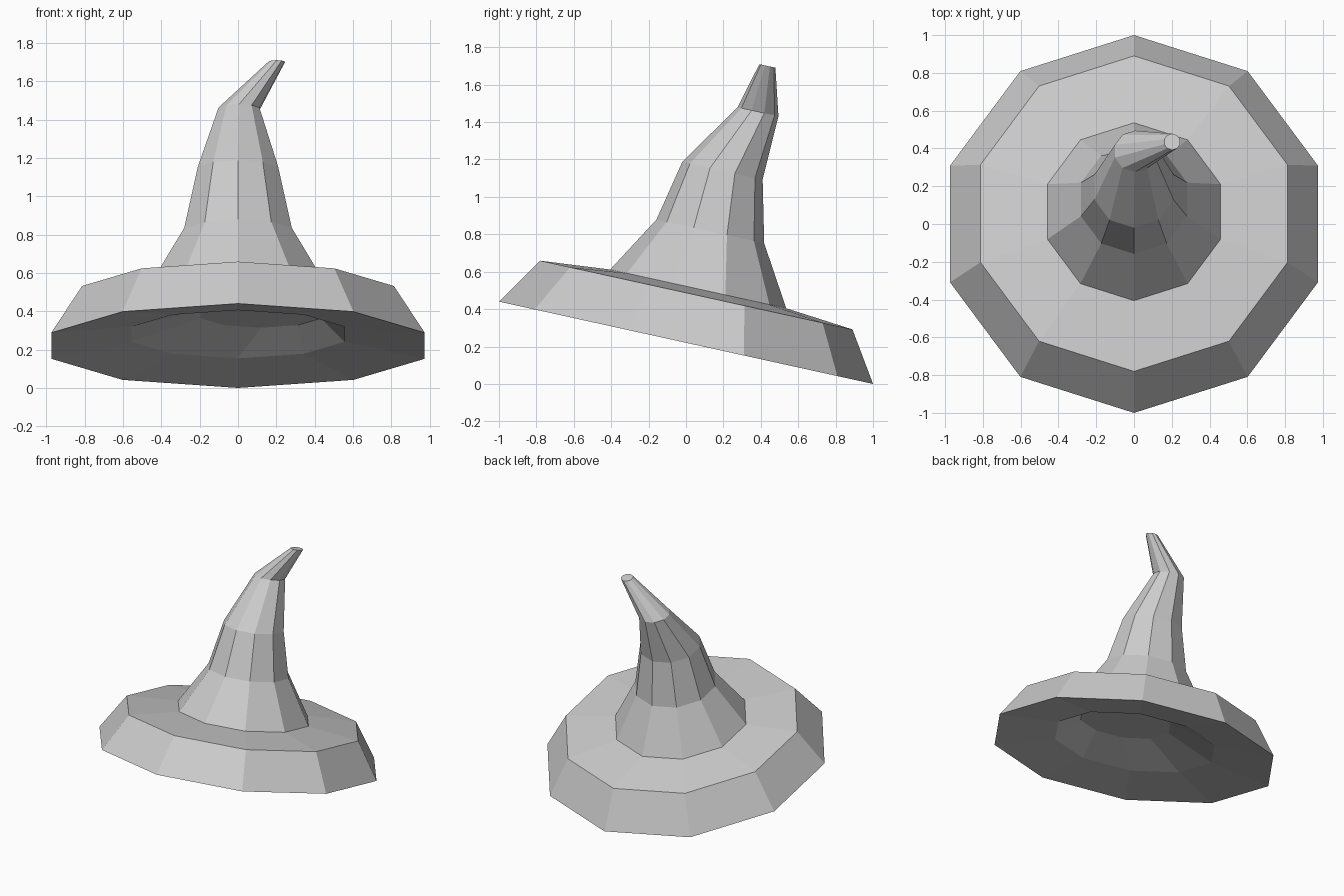
import bpy, bmesh, math
from mathutils import Vector, Matrix

if "Cube" in bpy.data.objects:
    bpy.data.objects.remove(bpy.data.objects["Cube"], do_unlink=True)

SIDES = 10
TILT = math.atan(0.22)

# One plain grey felt
felt = bpy.data.materials.new("grey_felt")
felt.use_nodes = True
colour = (0.6, 0.6, 0.6, 1)
felt.diffuse_color = colour
felt.node_tree.nodes["Principled BSDF"].inputs["Base Color"].default_value = colour


def ring(bm, centre, radius):
    """Ten-sided loop leaning down toward the back."""
    lean = Matrix.Rotation(-TILT, 3, "X")
    verts = []
    for i in range(SIDES):
        a = math.pi / 2 + i * math.tau / SIDES
        verts.append(bm.verts.new(
            Vector(centre) + lean @ Vector((math.cos(a), math.sin(a), 0)) * radius))
    return verts


def loft(name, sections):
    """Skin a row of rings and cap both ends."""
    bm = bmesh.new()
    rings = [ring(bm, c, r) for c, r in sections]
    for low, high in zip(rings, rings[1:]):
        for i in range(SIDES):
            j = (i + 1) % SIDES
            bm.faces.new((low[i], low[j], high[j], high[i]))
    bm.faces.new(rings[0])
    bm.faces.new(rings[-1])
    bmesh.ops.recalc_face_normals(bm, faces=bm.faces)
    mesh = bpy.data.meshes.new(name)
    bm.to_mesh(mesh)
    bm.free()
    mesh.materials.append(felt)
    obj = bpy.data.objects.new(name, mesh)
    bpy.context.collection.objects.link(obj)
    return obj


loft("pointed_hat", [
    # head opening, from its ceiling out to the rim
    ((0.12, 0.05, 0.385), 0.33),
    ((0, 0.01, 0.28), 0.585),
    ((0, 0, 0.22), 1.024),
    # brim slope and flat brim top
    ((0, 0.055, 0.475), 0.855),
    ((0, 0.065, 0.508), 0.482),
    # crown, bending back and then toward the left at the tip
    ((0, 0.13, 0.815), 0.295),
    ((0, 0.195, 1.14), 0.22),
    ((0.005, 0.385, 1.455), 0.112),
    ((0.202, 0.435, 1.70), 0.044),
])
